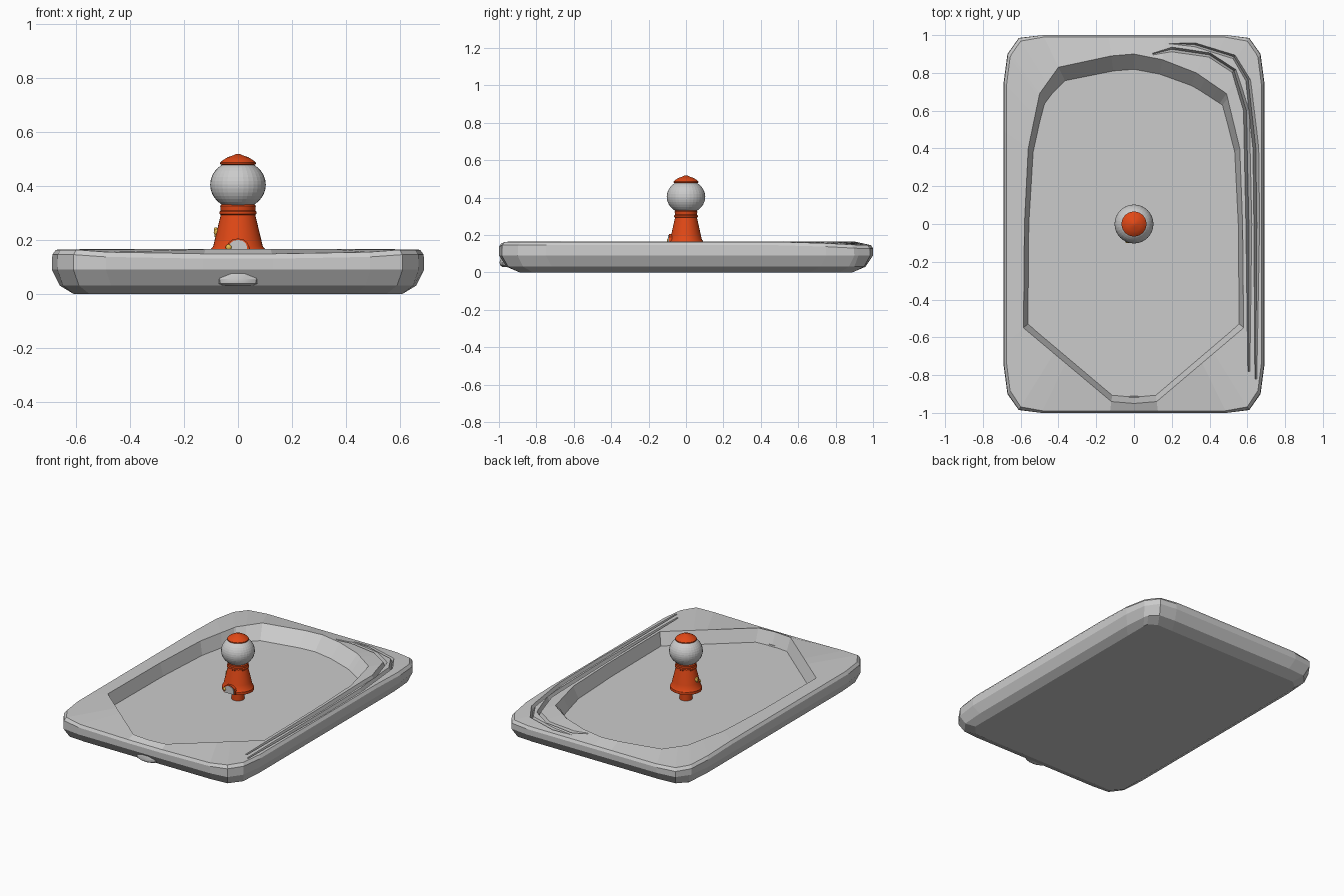
import bpy, bmesh, math
from mathutils import Vector

if "Cube" in bpy.data.objects:
    bpy.data.objects.remove(bpy.data.objects["Cube"])


def material(name, rgb):
    m = bpy.data.materials.new(name)
    m.diffuse_color = (*rgb, 1)
    m.use_nodes = True
    m.node_tree.nodes["Principled BSDF"].inputs["Base Color"].default_value = m.diffuse_color
    return m


ORANGE = material("orange_paint", (0.75, 0.065, 0.008))
GOLD = material("gold_metal", (0.80, 0.50, 0.08))


def finish(bm, name, mat=None, angle=30):
    bmesh.ops.recalc_face_normals(bm, faces=bm.faces)
    me = bpy.data.meshes.new(name)
    bm.to_mesh(me)
    bm.free()
    ob = bpy.data.objects.new(name, me)
    bpy.context.collection.objects.link(ob)
    if mat:
        me.materials.append(mat)
    if angle:  # angle 0 keeps flat faces
        bpy.ops.object.select_all(action='DESELECT')
        ob.select_set(True)
        bpy.context.view_layer.objects.active = ob
        bpy.ops.object.shade_smooth_by_angle(angle=math.radians(angle))
    return ob


def loft(bm, rings):
    """Skin closed rings of equal length and cap both ends."""
    loops = [[bm.verts.new(p) for p in r] for r in rings]
    n = len(loops[0])
    for a, b in zip(loops, loops[1:]):
        for i in range(n):
            j = (i + 1) % n
            bm.faces.new((a[i], a[j], b[j], b[i]))
    bm.faces.new(loops[0])
    bm.faces.new(loops[-1])


def lathe(name, profile, mat=None, sides=32, centre=(0, 0), sy=1.0):
    bm = bmesh.new()
    loft(bm, [[(centre[0] + r * math.cos(2 * math.pi * i / sides),
                centre[1] + sy * r * math.sin(2 * math.pi * i / sides), z)
               for i in range(sides)] for r, z in profile])
    return finish(bm, name, mat)


# Tray outlines: rounded rectangle outside, many-sided pool inside
def rounded(x, y, c=1.0):
    q = [(x, y - .25 * c), (x - .02 * c, y - .10 * c), (x - .08 * c, y - .015 * c), (x - .2 * c, y)]
    half = q + [(-a, b) for a, b in reversed(q)]
    return half + [(-a, -b) for a, b in half]


opening = [(.58, -.55), (.575, 0), (.56, .40), (.49, .69), (.33, .80), (.15, .87),
           (0, .90), (-.12, .89), (-.40, .83), (-.50, .69), (-.56, .40), (-.58, 0),
           (-.585, -.55), (-.12, -.94), (0, -.95), (.12, -.94)]
floor = [(x * .96, y * (.965 if y < 0 else .91)) for x, y in opening]


def ray_hit(poly, ang):
    """Point where a ray from the centre meets the outline."""
    d = Vector((math.cos(ang), math.sin(ang)))
    best = 0
    for p, q in zip(poly, poly[1:] + poly[:1]):
        p, e = Vector(p), Vector(q) - Vector(p)
        den = d.x * e.y - d.y * e.x
        if abs(den) < 1e-9:
            continue
        t = (p.x * e.y - p.y * e.x) / den
        u = (p.x * d.y - p.y * d.x) / den
        if t > 0 and -1e-6 <= u <= 1 + 1e-6:
            best = max(best, t)
    return d * best


def rim_sag(x, y):
    """The outer rim dips at the back and in the middle of the front."""
    if y > .6:
        return .018 * min(1, (y - .6) / .35)
    if y < -.9:
        return .015 * max(0, 1 - (abs(x) / .6) ** 4)
    return 0


angles = []
for a in sorted(math.atan2(y, x) for x, y in rounded(.69, 1) + opening):
    if not angles or a - angles[-1] > .012:
        angles.append(a)

# Tray body
bm = bmesh.new()
rings = []
for poly, z, sag in [(rounded(.61, .89, .2), 0, 0), (rounded(.66, .96, .7), .03, 0),
                     (rounded(.69, 1), .09, 0), (rounded(.688, 1), .145, 1),
                     (rounded(.675, .99), .163, 1), (opening, .165, 0), (floor, .082, 0)]:
    pts = [ray_hit(poly, a) for a in angles]
    rings.append([(p.x, p.y, z - sag * rim_sag(p.x, p.y)) for p in pts])
loft(bm, rings)
tray = finish(bm, "tray", angle=0)

# Two grooves along the right rim
grooves = [[(.10, .90), (.20, .925), (.40, .895), (.53, .81), (.595, .60), (.608, 0), (.608, -.78)],
           [(.18, .955), (.32, .95), (.53, .885), (.605, .76), (.645, .40), (.65, 0), (.645, -.82)]]
for k, path in enumerate(grooves):
    bm = bmesh.new()
    rings = []
    for i, p in enumerate(path):
        t = Vector(path[min(i + 1, len(path) - 1)]) - Vector(path[max(i - 1, 0)])
        side = Vector((-t.y, t.x)).normalized()
        r = .008 if i in (0, len(path) - 1) else .018
        rings.append([(p[0] + side.x * o, p[1] + side.y * o, .17 + h)
                      for o, h in ((r, 0), (0, r * 1.5), (-r, 0), (0, -r * 2.4))])
    loft(bm, rings)
    cutter = finish(bm, f"groove_cutter_{k + 1}", angle=0)
    cutter.hide_render = True
    cutter.hide_set(True)
    mod = tray.modifiers.new(f"groove_{k + 1}", 'BOOLEAN')
    mod.operation = 'DIFFERENCE'
    mod.object = cutter
    mod.solver = 'EXACT'

# Small tongue on the front underside
lathe("front_tongue", [(.055, .028), (.08, .038), (.085, .055), (.065, .09)],
      sides=10, centre=(0, -.95), sy=.58)

# Slim support that carries the dispenser on the tray floor
lathe("support", [(.04, .08), (.04, .15)], ORANGE)

# Dispenser stand with collar
lathe("stand", [(.100, .148), (.100, .166), (.092, .176), (.085, .205), (.064, .292),
                (.069, .296), (.069, .304), (.064, .309), (.066, .325), (.060, .335)],
      ORANGE, sy=.92)

# Glass globe with flat facets
bm = bmesh.new()
bmesh.ops.create_uvsphere(bm, u_segments=32, v_segments=20, radius=.103)
for v in bm.verts:
    v.co = (v.co.x, v.co.y, v.co.z * .88 + .404)
finish(bm, "globe", angle=0)

# Domed lid with a rim and a button on top
lathe("lid", [(.055, .476), (.066, .480), (.066, .486), (.055, .496), (.038, .506),
              (.020, .512), (.006, .518)], ORANGE)


# Arched chute parts on the front of the stand
def arch(name, w, z0, z1, y0, y1, mat=None):
    pts = [(-w, z0), (w, z0)] + [
        (w * math.cos(a * math.pi / 6), z1 - w * .8 + w * .8 * math.sin(a * math.pi / 6))
        for a in range(7)]
    bm = bmesh.new()
    loft(bm, [[(x, y, z) for x, z in pts] for y in (y0, y1)])
    finish(bm, name, mat)


arch("chute_frame", .042, .15, .205, -.092, -.06, ORANGE)
arch("chute_flap", .034, .15, .200, -.096, -.06)

# Gold flap hinge, and gold knob on the left side
for name, x, y, z, r in (("flap_hinge", -.034, -.09, .172, .012),
                         ("knob_plate", -.075, 0, .228, .015),
                         ("knob_grip", -.082, 0, .238, .008),
                         ("knob_tip", -.080, 0, .216, .008)):
    bm = bmesh.new()
    bmesh.ops.create_uvsphere(bm, u_segments=12, v_segments=8, radius=r)
    bmesh.ops.translate(bm, verts=bm.verts, vec=(x, y, z))
    finish(bm, name, GOLD, 40)
